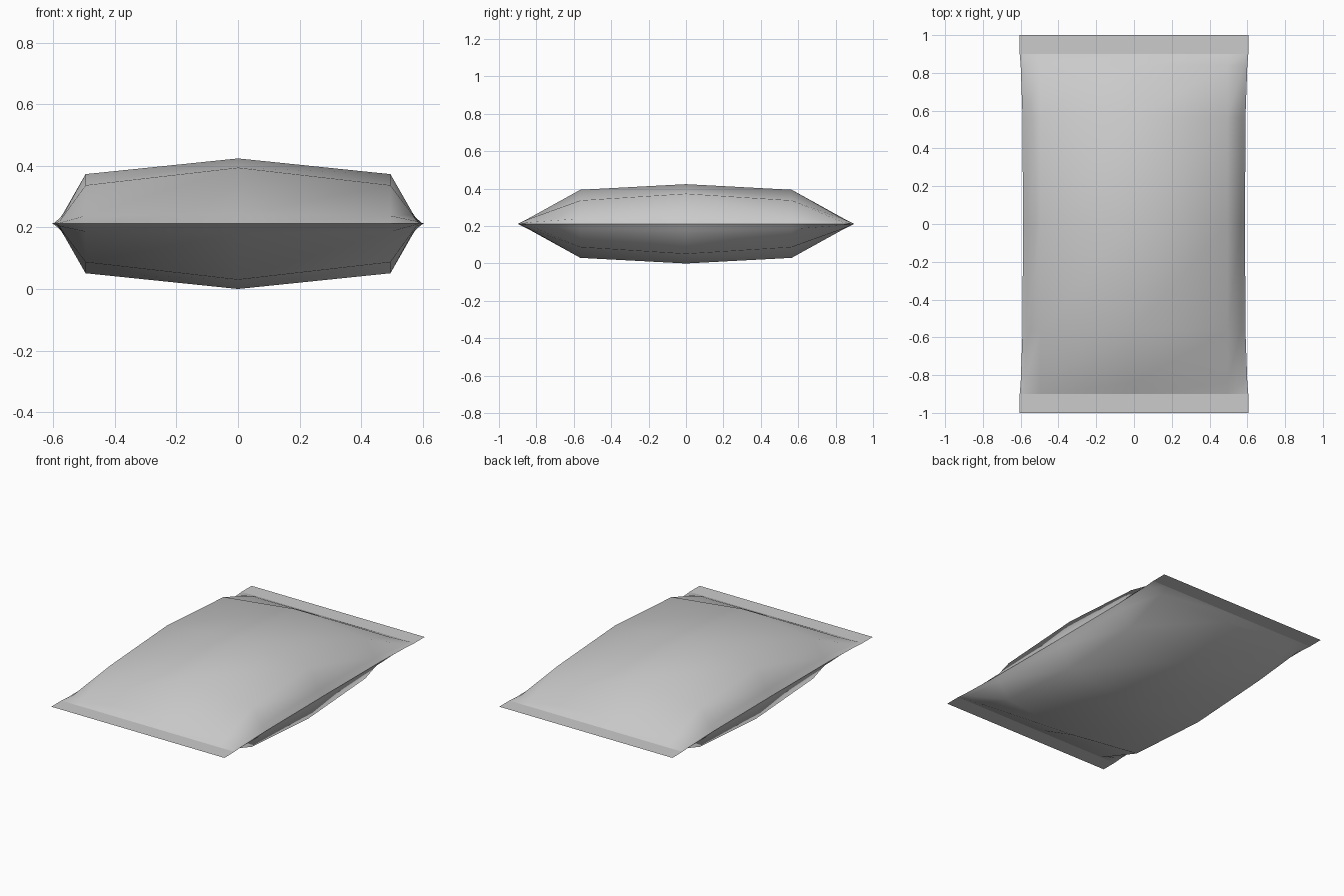
import bpy
import bmesh

cube = bpy.data.objects.get("Cube")
if cube:
    bpy.data.objects.remove(cube)

MID = 0.212       # height of the flat seam
SEAL_Y = 0.9      # where the belly meets the end seals
HALF_W = 0.605

foil = bpy.data.materials.new("light_grey_foil")
foil.use_nodes = True
GREY = (0.6, 0.6, 0.6, 1)
foil.diffuse_color = GREY
foil.node_tree.nodes["Principled BSDF"].inputs["Base Color"].default_value = GREY

# One quarter of the belly: y, then (x, bulge) from the centre line to the side seam
QUARTER = [
    (0.0, [(0, 0.212), (0.495, 0.161), (0.566, 0.037), (0.588, 0)]),
    (0.565, [(0, 0.182), (0.495, 0.125), (0.568, 0.028), (0.59, 0)]),
    (0.84, [(0, 0.03), (0.495, 0.026), (0.58, 0.008), (0.6, 0)]),
    (SEAL_Y, [(0, 0), (0.495, 0), (0.59, 0), (HALF_W, 0)]),
]


def finish(bm, name):
    bmesh.ops.remove_doubles(bm, verts=bm.verts, dist=0.0005)
    mesh = bpy.data.meshes.new(name)
    bm.to_mesh(mesh)
    bm.free()
    mesh.materials.append(foil)
    obj = bpy.data.objects.new(name, mesh)
    bpy.context.collection.objects.link(obj)
    return obj


def belly(name, side):
    """Puffed half of the bag; side is 1 for the upper face, -1 for the lower."""
    bm = bmesh.new()
    for sx in (1, -1):
        for sy in (1, -1):
            grid = [[bm.verts.new((sx * x, sy * y, MID + side * h)) for x, h in row]
                    for y, row in QUARTER]
            for a, b in zip(grid, grid[1:]):
                for i in range(len(a) - 1):
                    quad = [a[i], a[i + 1], b[i + 1], b[i]]
                    if sx * sy * side < 0:
                        quad.reverse()
                    bm.faces.new(quad)
    obj = finish(bm, name)
    for poly in obj.data.polygons:
        poly.use_smooth = True


def seal(name, side):
    """Flat crimped strip at one end."""
    bm = bmesh.new()
    y0, y1 = sorted((side * SEAL_Y, side))
    bm.faces.new([bm.verts.new((x, y, MID)) for x, y in
                  ((-HALF_W, y0), (HALF_W, y0), (HALF_W, y1), (-HALF_W, y1))])
    finish(bm, name)


belly("upper_belly", 1)
belly("lower_belly", -1)
seal("front_seal", -1)
seal("back_seal", 1)
